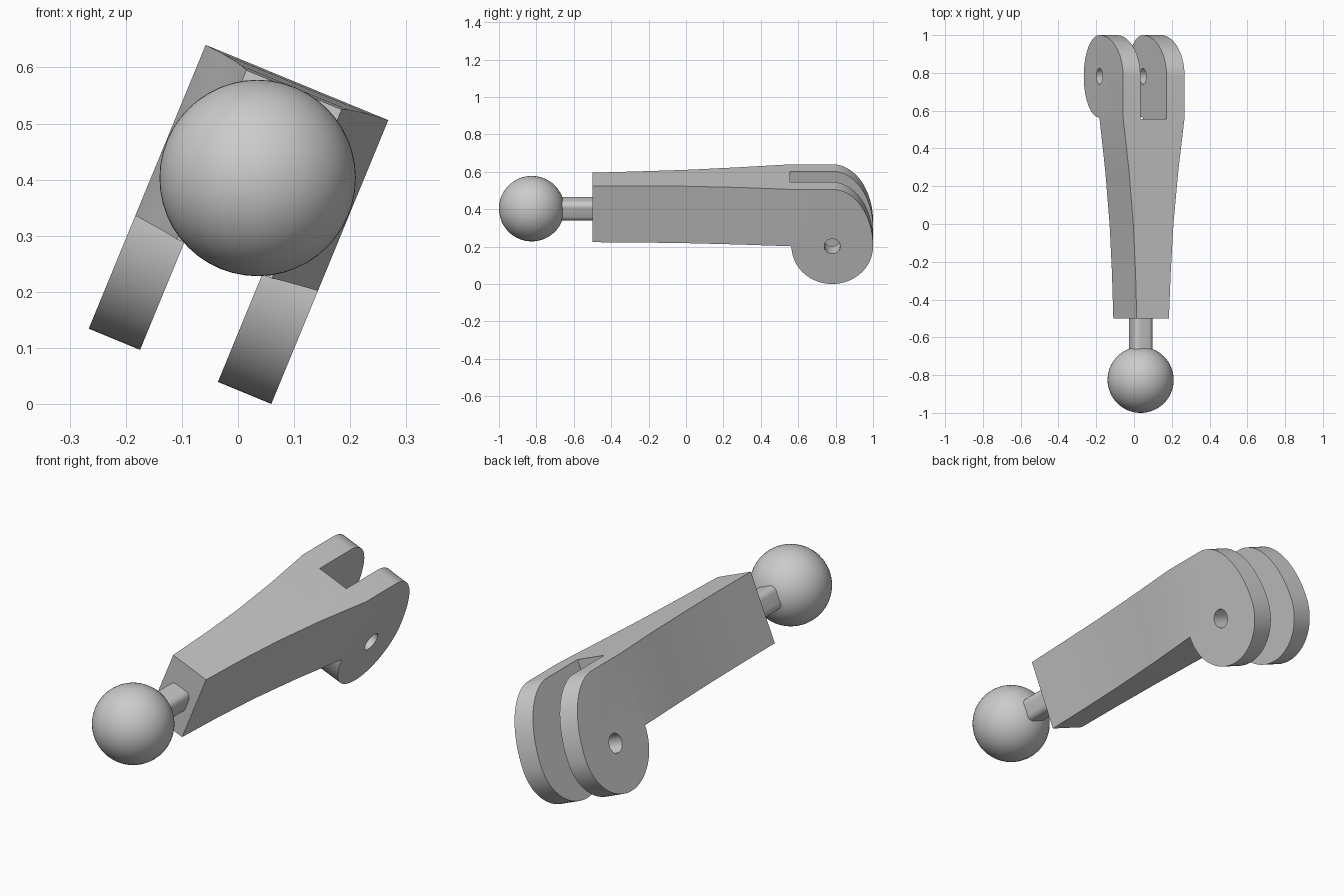
import bpy, bmesh
from math import sin, cos, pi, radians
from mathutils import Matrix

if "Cube" in bpy.data.objects:
    bpy.data.objects.remove(bpy.data.objects["Cube"])

# Whole part is rolled about its long axis
FRAME = Matrix.Translation((0.035, 0, 0.403)) @ Matrix.Rotation(radians(22.4), 4, 'Y')
ALONG_Y = Matrix.Rotation(pi / 2, 4, 'X')
ALONG_X = Matrix.Rotation(pi / 2, 4, 'Y')

grey = bpy.data.materials.new("plain grey")
grey.use_nodes = True
COLOUR = (0.6, 0.6, 0.6, 1)
grey.diffuse_color = COLOUR
grey.node_tree.nodes["Principled BSDF"].inputs["Base Color"].default_value = COLOUR


def make(name, bm):
    bmesh.ops.recalc_face_normals(bm, faces=bm.faces)
    mesh = bpy.data.meshes.new(name)
    bm.to_mesh(mesh)
    bm.free()
    mesh.materials.append(grey)
    ob = bpy.data.objects.new(name, mesh)
    bpy.context.collection.objects.link(ob)
    ob.matrix_world = FRAME
    return ob


def smooth(ob, degrees=30):
    bpy.ops.object.select_all(action='DESELECT')
    ob.select_set(True)
    bpy.context.view_layer.objects.active = ob
    bpy.ops.object.shade_smooth_by_angle(angle=radians(degrees))


def cut(ob, cutter):
    mod = ob.modifiers.new(cutter.name, 'BOOLEAN')
    mod.operation = 'DIFFERENCE'
    mod.solver = 'EXACT'
    mod.object = cutter
    bpy.context.view_layer.objects.active = ob
    bpy.ops.object.modifier_apply(modifier=mod.name)
    bpy.data.objects.remove(cutter)


# Arm: tapered sections (y, half width, top, bottom), then the rounded lobe outline
sections = [(-0.5, 0.092, 0.170, -0.156), (-0.25, 0.101, 0.174, -0.154),
            (0, 0.115, 0.177, -0.152), (0.28, 0.141, 0.181, -0.149),
            (0.564, 0.176, 0.184, -0.145)]
PIN_Y, PIN_Z, R, HALF = 0.782, -0.145, 0.218, 0.176
N = 24
lobe = [(PIN_Y + R * sin(a), PIN_Z + 0.329 * cos(a))
        for a in (pi / 2 * i / N for i in range(N + 1))]
lobe += [(PIN_Y + R * cos(a), PIN_Z - R * sin(a))
         for a in (pi * i / (2 * N) for i in range(1, 2 * N))]

bm = bmesh.new()
rings = [[bm.verts.new(p) for p in ((-h, y, b), (h, y, b), (h, y, t), (-h, y, t))]
         for y, h, t, b in sections]
bm.faces.new(rings[0])
for a, b in zip(rings, rings[1:]):
    for i in range(4):
        j = (i + 1) % 4
        bm.faces.new((a[i], a[j], b[j], b[i]))
end = rings[-1]
right = [end[3]] + [bm.verts.new((-HALF, y, z)) for y, z in lobe] + [end[0]]
left = [end[2]] + [bm.verts.new((HALF, y, z)) for y, z in lobe] + [end[1]]
bm.faces.new(right)
bm.faces.new(left)
for i in range(len(right) - 1):
    bm.faces.new((right[i], right[i + 1], left[i + 1], left[i]))
arm = make("forked_arm", bm)

# Slot between the two fork lobes
bm = bmesh.new()
bmesh.ops.create_cube(bm, size=1, matrix=Matrix.Translation((-0.002, 1.055, 0))
                      @ Matrix.Diagonal((0.15, 1, 1.2, 1)))
cut(arm, make("slot_cutter", bm))

# Pin hole through both lobes
bm = bmesh.new()
bmesh.ops.create_cone(bm, cap_ends=True, segments=32, radius1=0.043, radius2=0.043, depth=1,
                      matrix=Matrix.Translation((0, PIN_Y, PIN_Z)) @ ALONG_X)
cut(arm, make("hole_cutter", bm))
smooth(arm)

# Neck: rounded square bar
bm = bmesh.new()
S, C = 0.055, 0.03
outline = []
for k in range(4):
    for i in range(7):
        a = pi / 2 * (k + i / 6)
        m = pi / 2 * (k + 0.5)
        outline.append(((S - C) * 2 ** 0.5 * cos(m) + C * cos(a),
                        (S - C) * 2 ** 0.5 * sin(m) + C * sin(a)))
face = bm.faces.new([bm.verts.new((x, -0.72, z)) for x, z in outline])
grown = bmesh.ops.extrude_face_region(bm, geom=[face], use_keep_orig=True)
bmesh.ops.translate(bm, vec=(0, 0.23, 0),
                    verts=[v for v in grown["geom"] if isinstance(v, bmesh.types.BMVert)])
smooth(make("neck", bm))

# Ball joint
bm = bmesh.new()
bmesh.ops.create_uvsphere(bm, u_segments=48, v_segments=32, radius=0.175,
                          matrix=Matrix.Translation((0, -0.825, 0)) @ ALONG_Y)
smooth(make("ball", bm))
